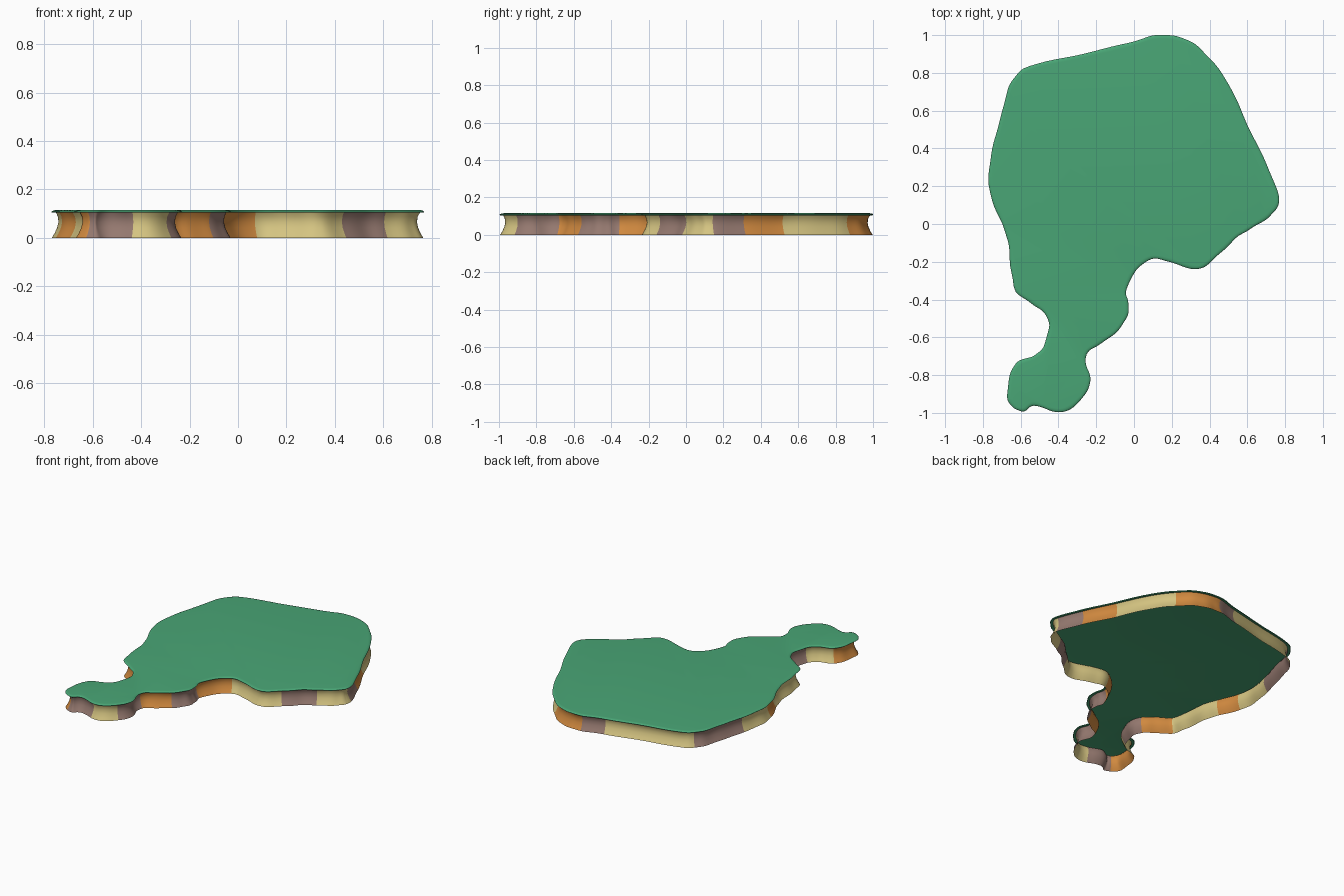
import bpy, bmesh, math
from mathutils import Vector

if "Cube" in bpy.data.objects:
    bpy.data.objects.remove(bpy.data.objects["Cube"])

# Coast outline, counter-clockwise; a letter starts a new wall colour
# (m = mauve rock, t = tan rock, o = orange rock)
COAST = [
    (-0.63, -0.98, 'm'), (-0.58, -0.99, ''), (-0.53, -0.96, ''), (-0.44, -0.99, 't'),
    (-0.36, -0.99, ''), (-0.27, -0.92, 'm'), (-0.23, -0.83, ''), (-0.25, -0.76, ''),
    (-0.25, -0.69, 'o'), (-0.19, -0.64, ''), (-0.10, -0.58, 'm'), (-0.04, -0.50, ''),
    (-0.03, -0.42, ''), (-0.04, -0.36, 'o'), (0.00, -0.26, ''), (0.08, -0.19, 't'),
    (0.17, -0.195, ''), (0.28, -0.23, ''), (0.36, -0.235, ''), (0.45, -0.16, 'm'),
    (0.54, -0.075, ''), (0.62, -0.025, 't'), (0.71, 0.035, ''), (0.76, 0.09, ''),
    (0.765, 0.15, 'm'), (0.70, 0.32, 'o'), (0.60, 0.53, 't'), (0.50, 0.74, ''),
    (0.40, 0.88, 'o'), (0.31, 0.96, ''), (0.21, 0.995, ''), (0.11, 1.00, 'm'),
    (-0.04, 0.955, 't'), (-0.30, 0.895, ''), (-0.53, 0.845, ''), (-0.62, 0.79, 'm'),
    (-0.67, 0.71, ''), (-0.70, 0.58, ''), (-0.745, 0.42, 't'), (-0.77, 0.27, ''),
    (-0.755, 0.14, 'o'), (-0.70, 0.00, 't'), (-0.665, -0.10, ''), (-0.65, -0.25, ''),
    (-0.625, -0.36, 'o'), (-0.54, -0.42, ''), (-0.47, -0.48, 'm'), (-0.45, -0.55, ''),
    (-0.48, -0.65, 't'), (-0.53, -0.695, ''), (-0.62, -0.735, 'o'), (-0.66, -0.81, ''),
    (-0.67, -0.92, ''),
]
STEPS = 6


def smooth_outline():
    """Closed Catmull-Rom curve through the coast, with a colour per step."""
    pts, cols, n, col = [], [], len(COAST), 'm'
    for i in range(n):
        a, b, c, d = (Vector(COAST[(i + k) % n][:2]) for k in (-1, 0, 1, 2))
        col = COAST[i][2] or col
        for s in range(STEPS):
            t = s / STEPS
            pts.append(0.5 * (2 * b + (c - a) * t + (2 * a - 5 * b + 4 * c - d) * t * t
                              + (3 * b - a - 3 * c + d) * t ** 3))
            cols.append(col)
    return pts, cols


def inset(pts, dist, wobble=0.0):
    """Move the outline inwards, optionally with a ragged edge."""
    out, n = [], len(pts)
    for i, p in enumerate(pts):
        t = (pts[(i + 2) % n] - pts[i - 2]).normalized()
        w = wobble * (math.sin(i * 0.9) + math.sin(i * 0.41 + 1))
        out.append(p + Vector((-t.y, t.x)) * (dist + w))
    return out


def material(name, rgb):
    m = bpy.data.materials.new(name)
    m.diffuse_color = (*rgb, 1)
    m.use_nodes = True
    m.node_tree.nodes["Principled BSDF"].inputs["Base Color"].default_value = m.diffuse_color
    return m


def skin(name, profile, mats, cols=None, cap=False):
    """Sweep an (inset, height, wobble) profile round the coast."""
    bm = bmesh.new()
    rings = [[bm.verts.new((p.x, p.y, z)) for p in inset(outline, d, w)]
             for d, z, w in profile]
    n = len(outline)
    for lo, hi in zip(rings, rings[1:]):
        for i in range(n):
            j = (i + 1) % n
            f = bm.faces.new((lo[i], lo[j], hi[j], hi[i]))
            f.material_index = 'mto'.index(cols[i]) if cols else 0
    if cap:
        bm.faces.new(rings[-1])
    mesh = bpy.data.meshes.new(name)
    bm.to_mesh(mesh)
    bm.free()
    for m in mats:
        mesh.materials.append(m)
    ob = bpy.data.objects.new(name, mesh)
    bpy.context.collection.objects.link(ob)
    bpy.ops.object.select_all(action='DESELECT')
    ob.select_set(True)
    bpy.context.view_layer.objects.active = ob
    bpy.ops.object.shade_smooth_by_angle(angle=math.radians(40))
    return ob


outline, colours = smooth_outline()
rocks = [material("mauve_rock", (0.30, 0.19, 0.16)),
         material("tan_rock", (0.66, 0.55, 0.22)),
         material("orange_rock", (0.63, 0.25, 0.05))]
grass = material("grass", (0.067, 0.38, 0.18))

# Hollow, open-bottomed cliff wall with a concave profile
skin("cliff_wall", [(0.003, 0.0, 0.002), (0.014, 0.018, 0.002), (0.025, 0.042, 0.002),
                    (0.030, 0.065, 0.0015), (0.027, 0.088, 0.001), (0.018, 0.106, 0.0)],
     rocks, colours)

# Grass sheet with a rounded overhanging lip
skin("grass_top", [(0.018, 0.106, 0), (0.003, 0.104, 0.0015), (0.0, 0.107, 0.0015),
                   (0.003, 0.111, 0.001), (0.010, 0.114, 0), (0.020, 0.115, 0)],
     [grass], cap=True)
